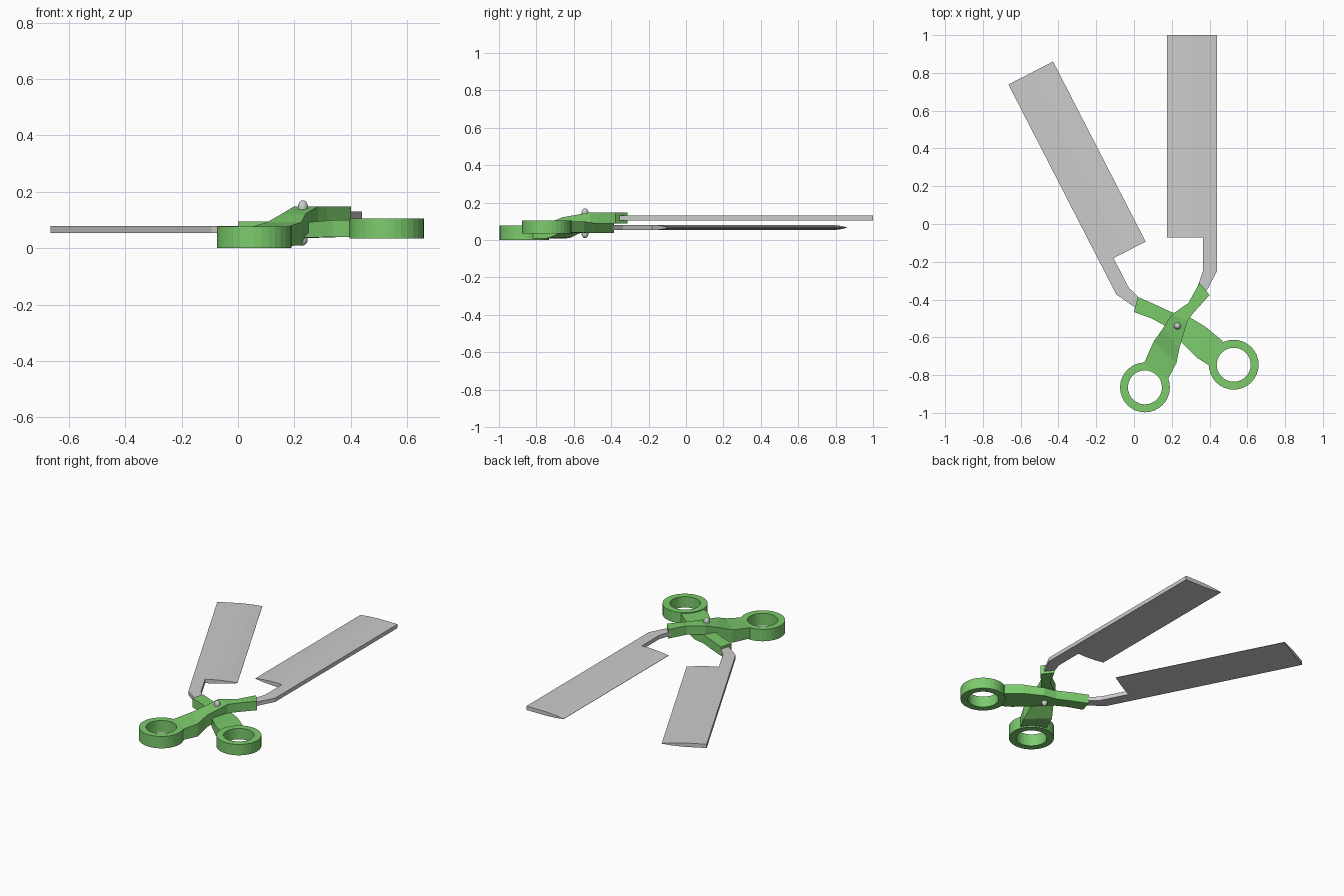
import bpy, bmesh, math
from mathutils import Vector

if "Cube" in bpy.data.objects:
    bpy.data.objects.remove(bpy.data.objects["Cube"])

green = bpy.data.materials.new("green_plastic")
green.diffuse_color = (0.2, 0.6, 0.15, 1)
green.use_nodes = True
green.node_tree.nodes["Principled BSDF"].inputs["Base Color"].default_value = green.diffuse_color


def finish(name, bm, mat=None):
    bmesh.ops.recalc_face_normals(bm, faces=bm.faces)
    me = bpy.data.meshes.new(name)
    bm.to_mesh(me)
    bm.free()
    ob = bpy.data.objects.new(name, me)
    bpy.context.collection.objects.link(ob)
    if mat:
        me.materials.append(mat)
    return ob


def skin(bm, rings, closed=False):
    """Join equal rings of points with quads; cap the ends if open."""
    vs = [[bm.verts.new(p) for p in r] for r in rings]
    n = len(vs[0])
    pairs = list(zip(vs, vs[1:])) + ([(vs[-1], vs[0])] if closed else [])
    for a, b in pairs:
        for i in range(n):
            j = (i + 1) % n
            bm.faces.new((a[i], a[j], b[j], b[i]))
    if not closed:
        bm.faces.new(vs[0])
        bm.faces.new(vs[-1])


def blade(name, base, angle, side, z):
    """Wide blade with one sharp edge, plus its bent tang. u runs inward, v lengthwise."""
    along = Vector((-math.sin(angle), math.cos(angle), 0))
    inward = Vector((along.y, -along.x, 0)) * side
    h = 0.0125

    def P(u, v, dz):
        return Vector((*base, z + dz)) + inward * u + along * v

    bm = bmesh.new()
    section = [(0, -h), (0.14, -h), (0.21, -0.008), (0.266, -0.001),
               (0.266, 0.001), (0.21, 0.008), (0.14, h), (0, h)]
    skin(bm, [[P(u, v, d) for u, d in section] for v in (0, 1.072)])
    tang = [(0, 0.01, 0.075, 0.01), (0, -0.177, 0.075, -0.177), (0.065, -0.30, 0.105, -0.265)]
    skin(bm, [[P(a, b, -h), P(c, d, -h), P(c, d, h), P(a, b, h)] for a, b, c, d in tang])
    return finish(name, bm)


def arm(name, stations):
    """Handle arm through stations: left x,y, right x,y, bottom z, top z."""
    bm = bmesh.new()
    skin(bm, [[(a, b, lo), (c, d, lo), (c, d, hi), (a, b, hi)]
              for a, b, c, d, lo, hi in stations])
    return finish(name, bm, green)


def finger_loop(name, x, y, lo, hi, n=32):
    bm = bmesh.new()
    rings = []
    for i in range(n):
        t = 2 * math.pi * i / n
        rings.append([(x + r * math.cos(t), y + r * math.sin(t), z)
                      for r, z in ((0.09, lo), (0.132, lo), (0.132, hi), (0.09, hi))])
    skin(bm, rings, closed=True)
    return finish(name, bm, green)


# blades
blade("upper_blade", (0.44, -0.072), 0, -1, 0.118)
blade("lower_blade", (-0.175, -0.215), math.radians(27.2), 1, 0.067)

# handle rising from the low loop to the upper blade
arm("upper_handle", [
    (0.045, -0.755, 0.175, -0.83, 0.008, 0.075),
    (0.103, -0.624, 0.225, -0.735, 0.01, 0.092),
    (0.155, -0.55, 0.24, -0.66, 0.045, 0.122),
    (0.198, -0.481, 0.283, -0.513, 0.09, 0.148),
    (0.288, -0.418, 0.315, -0.47, 0.09, 0.148),
    (0.347, -0.312, 0.40, -0.376, 0.09, 0.148)])
finger_loop("upper_handle_loop", 0.058, -0.865, 0, 0.077)

# nearly level handle carrying the lower blade
arm("lower_handle", [
    (0.02, -0.386, 0.0, -0.466, 0.037, 0.095),
    (0.12, -0.43, 0.093, -0.50, 0.037, 0.095),
    (0.20, -0.468, 0.167, -0.54, 0.037, 0.093),
    (0.28, -0.485, 0.225, -0.60, 0.037, 0.09),
    (0.38, -0.545, 0.336, -0.71, 0.04, 0.10),
    (0.47, -0.62, 0.415, -0.76, 0.04, 0.10)])
finger_loop("lower_handle_loop", 0.528, -0.745, 0.035, 0.105)

# pivot rivet with domed ends
bpy.ops.mesh.primitive_uv_sphere_add(segments=20, ring_count=12, radius=0.018,
                                     location=(0.23, -0.54, 0.09))
rivet = bpy.context.object
rivet.name = "pivot_rivet"
for v in rivet.data.vertices:
    v.co.z = v.co.z * 1.4 + math.copysign(0.055, v.co.z)
bpy.ops.object.shade_smooth_by_angle(angle=math.radians(40))
